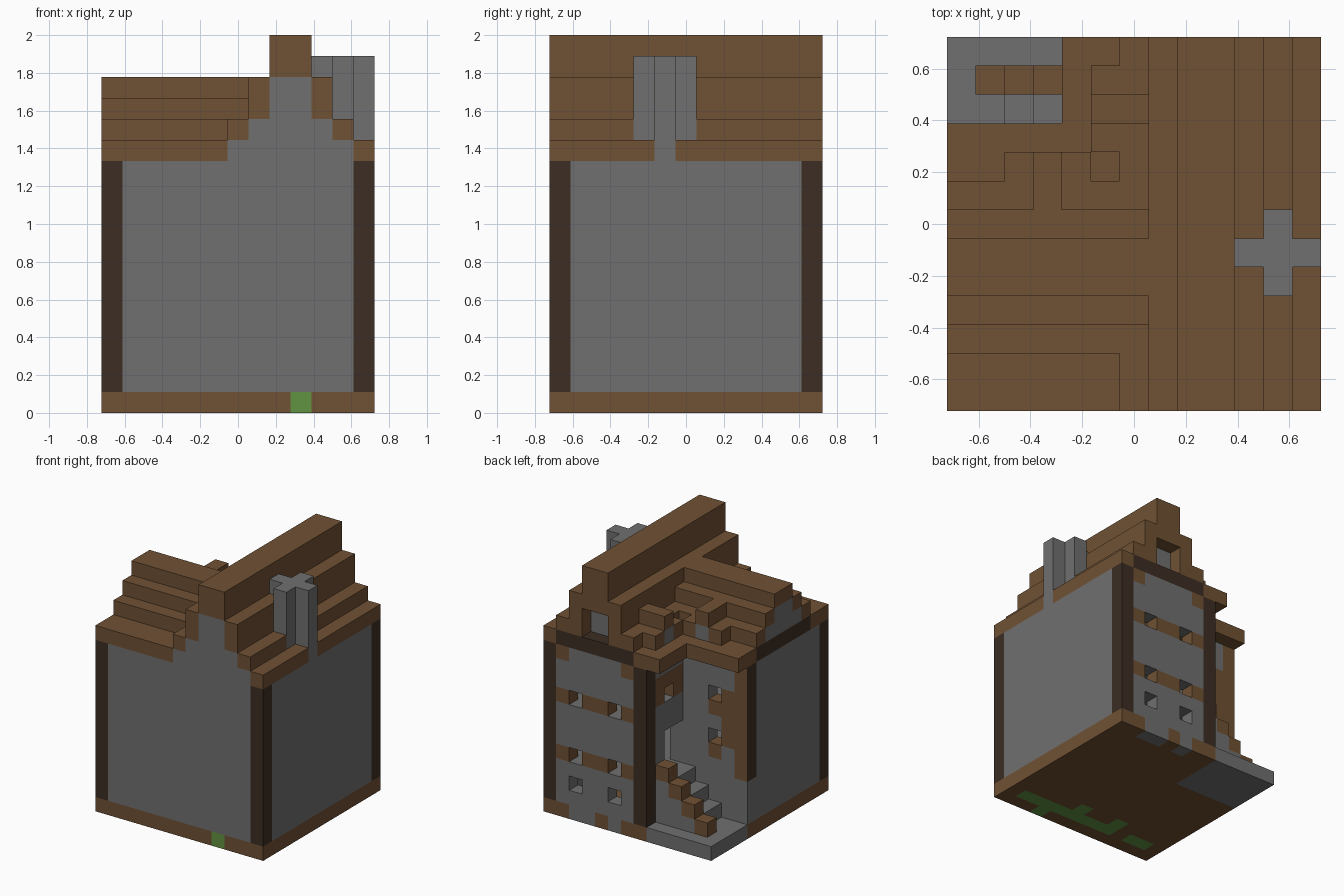
import bpy, bmesh
from mathutils import Vector

cube = bpy.data.objects.get("Cube")
if cube:
    bpy.data.objects.remove(cube, do_unlink=True)

UNIT = 2 / 18      # one block
HALF = 6.5         # half of the footprint in blocks


def material(name, r, g, b):
    m = bpy.data.materials.new(name)
    m.use_nodes = True
    m.diffuse_color = (r, g, b, 1)
    m.node_tree.nodes["Principled BSDF"].inputs["Base Color"].default_value = (r, g, b, 1)
    return m


WOOD = material("warm wood", .16, .082, .034)
DARK = material("dark timber", .045, .027, .017)
STONE = material("grey stone", .165, .162, .16)
GRASS = material("grass green", .12, .29, .052)

owner = {}         # block position -> part name
look = {}          # part name -> material


def span(v):
    return range(v, v + 1) if isinstance(v, int) else range(v[0], v[1] + 1)


def fill(part, mat, x, y, z):
    """Claim a box of blocks for a part, replacing what was there."""
    look[part] = mat
    for i in span(x):
        for j in span(y):
            for k in span(z):
                owner[i, j, k] = part


def carve(x, y, z):
    for i in span(x):
        for j in span(y):
            for k in span(z):
                owner.pop((i, j, k), None)


# Ground slab, stone terrace and grass patches
fill("ground_floor", WOOD, (0, 12), (0, 12), 0)
fill("terrace", STONE, (0, 4), (9, 12), 0)
for i in (7, 9, 10):
    fill("terrace", STONE, i, 12, 0)
fill("grass", GRASS, (1, 2), 1, 0)
fill("grass", GRASS, (4, 11), 1, 0)
for i, j in ((4, 2), (7, 2), (9, 0)):
    fill("grass", GRASS, i, j, 0)

# Outer walls of the L-shaped house
fill("front_wall", STONE, (0, 12), 0, (1, 11))
fill("right_wall", STONE, 12, (0, 12), (1, 11))
fill("left_wall", STONE, 0, (0, 8), (1, 11))
fill("back_wall", STONE, (5, 12), 12, (1, 11))
fill("terrace_side_wall", STONE, 5, (8, 12), (1, 11))
fill("terrace_back_wall", STONE, (0, 5), 8, (1, 11))

# Storey floors
for k in (3, 7):
    fill("upper_floors", STONE, (1, 11), (1, 7), k)
    fill("upper_floors", STONE, (6, 11), (8, 11), k)

# Corner posts
for i, j in ((0, 0), (12, 0), (12, 12), (5, 12)):
    fill("corner_posts", DARK, i, j, (1, 11))
fill("wing_post", DARK, 0, 8, (4, 11))

# Back windows with wooden shutters
for k in (4, 8):
    fill("shutters", WOOD, (6, 11), 12, k)
for i in (7, 10):
    for k in (2, 4, 8):
        carve(i, 12, k)
for i in (6, 11):
    fill("shutters", WOOD, i, 12, 11)

# Terrace door and windows
carve(5, (9, 10), (4, 6))
fill("terrace_shutters", WOOD, 5, (9, 11), (9, 10))
carve(5, 10, 9)
fill("terrace_shutters", WOOD, 1, 8, (6, 9))
for k in (5, 8):
    fill("terrace_shutters", WOOD, 2, 8, k)
    carve(2, 8, k + 1)

# Terrace stairs with a stepped rail
for n in range(4):
    if n:
        fill("stairs", STONE, n + 1, (9, 11), (1, n))
    fill("stair_rail", WOOD, n + 1, 11, n + 1)

# Main roof: stepped gable along y
fill("main_roof", WOOD, 12, (0, 12), 12)
for i in (6, 11):
    fill("main_roof", WOOD, i, (0, 12), 13)
for i in (7, 10):
    fill("main_roof", WOOD, i, (0, 12), (14, 15))
fill("main_roof", WOOD, (8, 9), (0, 12), (16, 17))
fill("main_roof", WOOD, (4, 5), (8, 12), 12)

# Front gable
fill("front_gable", STONE, (6, 11), 0, 12)
fill("front_gable", STONE, (7, 10), 0, 13)
fill("front_gable", STONE, (8, 9), 0, (14, 15))

# Back gable with beam and recessed window
fill("back_beam", DARK, (6, 11), 12, 12)
fill("back_gable", WOOD, (7, 10), 12, 13)
fill("back_gable", WOOD, (8, 9), 12, (14, 15))
carve((8, 9), 12, (13, 14))
fill("back_gable_window", STONE, (8, 9), 11, (13, 14))

# Wing roof: stepped gable along x
fill("wing_roof", WOOD, (0, 5), (0, 1), 12)
fill("wing_roof", WOOD, (0, 4), (8, 9), 12)
for step, (a, b) in enumerate(((2, 7), (3, 6), (4, 5))):
    for j in (a, b):
        fill("wing_roof", WOOD, (0, 6), j, 13 + step)

# Wing gable end
fill("wing_beam", DARK, 0, (2, 7), 12)
fill("wing_gable", STONE, 0, (3, 6), 13)
fill("wing_gable", STONE, 0, (4, 5), 14)

# Dormer over the wing
fill("wing_dormer", WOOD, 3, (7, 8), 14)
for i in (2, 4):
    fill("wing_dormer", WOOD, i, (7, 8), 13)
fill("wing_dormer_window", STONE, 3, 8, 13)

# Dormer over the terrace side
fill("terrace_dormer", WOOD, (5, 6), 10, 14)
for j in (9, 11):
    fill("terrace_dormer", WOOD, (5, 6), j, 13)
fill("terrace_dormer_window", STONE, 5, 10, 13)

# Chimney with a cross-shaped plan
fill("chimney", STONE, (10, 12), 5, (13, 16))
fill("chimney", STONE, 11, (4, 6), (13, 16))
fill("chimney", STONE, 12, 5, 12)


def build(part):
    """Make one mesh from the exposed block faces of a part."""
    bm = bmesh.new()
    for cell in [c for c, p in owner.items() if p == part]:
        centre = Vector(cell) + Vector((.5 - HALF, .5 - HALF, .5))
        for axis in range(3):
            for sign in (-1, 1):
                n = Vector((0, 0, 0))
                n[axis] = sign
                if tuple(int(c + d) for c, d in zip(cell, n)) in owner:
                    continue
                u = Vector((0, 0, 0))
                u[(axis + 1) % 3] = .5
                v = n.cross(u)
                mid = centre + n * .5
                corners = (mid - u - v, mid + u - v, mid + u + v, mid - u + v)
                face = bm.faces.new([bm.verts.new(c * UNIT) for c in corners])
                # wooden cladding on the back of the wing post
                if part == "wing_post" and n.y > 0:
                    face.material_index = 1
    bmesh.ops.remove_doubles(bm, verts=bm.verts, dist=.001)
    mesh = bpy.data.meshes.new(part)
    bm.to_mesh(mesh)
    bm.free()
    mesh.materials.append(look[part])
    if part == "wing_post":
        mesh.materials.append(WOOD)
    bpy.context.collection.objects.link(bpy.data.objects.new(part, mesh))


for part in look:
    build(part)
